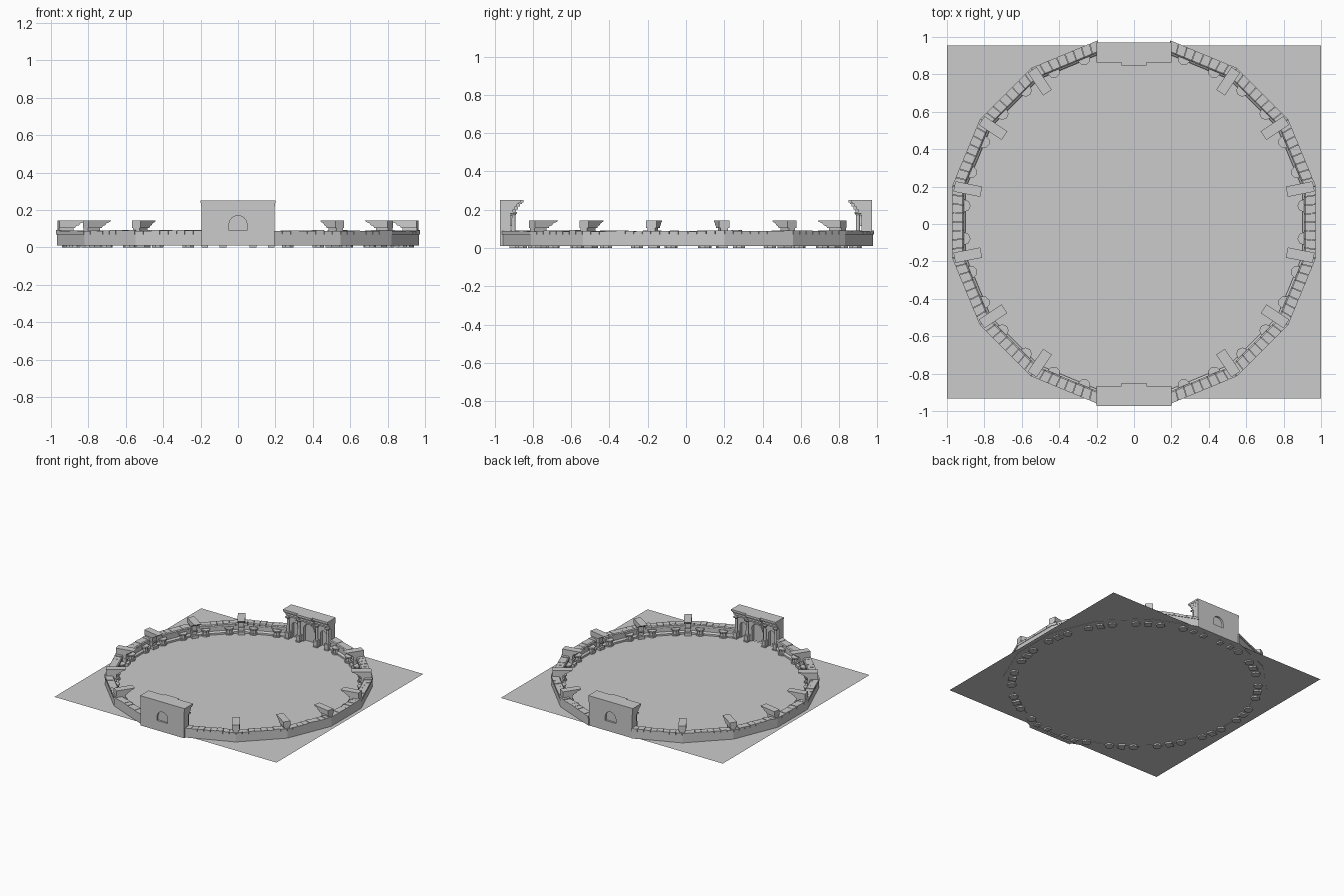
import bpy, bmesh, math, random
from mathutils import Vector, Matrix

if "Cube" in bpy.data.objects:
    bpy.data.objects.remove(bpy.data.objects["Cube"])

random.seed(4)
STEP = math.radians(22.5)          # sixteen-sided ring
HALF = STEP / 2
R = 0.972                          # outer apothem
CY = 0.01                          # ring centre in y
FLOOR = 0.012


def finish(bm, name):
    bmesh.ops.recalc_face_normals(bm, faces=bm.faces[:])
    me = bpy.data.meshes.new(name)
    bm.to_mesh(me)
    bm.free()
    ob = bpy.data.objects.new(name, me)
    bpy.context.collection.objects.link(ob)
    return ob


def prism(bm, pts, vec, m=Matrix()):
    """Extrude a closed outline along vec, placed by matrix m."""
    a = [bm.verts.new(m @ Vector(p)) for p in pts]
    b = [bm.verts.new(m @ (Vector(p) + Vector(vec))) for p in pts]
    bm.faces.new(a)
    bm.faces.new(b[::-1])
    n = len(a)
    for i in range(n):
        bm.faces.new((a[i], b[i], b[(i + 1) % n], a[(i + 1) % n]))


def box(bm, x0, x1, y0, y1, z0, z1, m=Matrix()):
    prism(bm, [(x0, y0, z0), (x1, y0, z0), (x1, y1, z0), (x0, y1, z0)], (0, 0, z1 - z0), m)


def disc(bm, x, y, r0, r1, z0, z1, n, m=Matrix()):
    """Tapered round part."""
    res = bmesh.ops.create_cone(bm, cap_ends=True, segments=n, radius1=r0, radius2=r1, depth=z1 - z0,
                                matrix=m @ Matrix.Translation((x, y, (z0 + z1) / 2)))
    return res


def ring_point(ang, t, apo, z):
    """Point on one ring side: t runs 0..1 from corner to corner."""
    along = (2 * t - 1) * apo * math.tan(HALF)
    c, s = math.cos(ang), math.sin(ang)
    return Vector((apo * c - along * s, CY + apo * s + along * c, z))


def ring_piece(bm, ang, t0, t1, prof):
    """Mitred length of wall with section prof = (inset, z)."""
    a = [bm.verts.new(ring_point(ang, t0, R - d, z)) for d, z in prof]
    b = [bm.verts.new(ring_point(ang, t1, R - d, z)) for d, z in prof]
    n = len(prof)
    bm.faces.new(a)
    bm.faces.new(b[::-1])
    for i in range(n):
        bm.faces.new((a[i], b[i], b[(i + 1) % n], a[(i + 1) % n]))


def inward(ang, radius):
    """Local frame: x along wall, y toward the centre."""
    c, s = math.cos(ang), math.sin(ang)
    return Matrix.Translation((radius * c, CY + radius * s, 0)) @ Matrix.Rotation(ang + math.pi / 2, 4, 'Z')


# arena ground sheet
bm = bmesh.new()
vs = [bm.verts.new(p) for p in ((-1, -0.933, FLOOR), (1, -0.933, FLOOR), (1, 0.955, FLOOR), (-1, 0.955, FLOOR))]
bm.faces.new(vs)
finish(bm, "ground_sheet")

# low wall, its coping stones and the half-round pedestals
WALL = [(0.004, 0.01), (0.072, 0.01), (0.072, 0.026), (0.064, 0.034), (0.058, 0.036),
        (0.058, 0.066), (0.062, 0.072), (0.004, 0.072)]
wall, coping, peds = bmesh.new(), bmesh.new(), bmesh.new()
sides = [k for k in range(16) if k not in (4, 12)]
for k in sides:
    ang = k * STEP
    ring_piece(wall, ang, 0, 1, WALL)
    n = 8
    for i in range(n):
        h = 0.087 + random.uniform(0, 0.006)
        ring_piece(coping, ang, i / n, (i + 1) / n - 0.006,
                   [(0, 0.07), (0.062, 0.07), (0.062, h - 0.006), (0.055, h), (0, h)])
    m = inward(ang, R)
    for x in (-0.088, 0.088):
        disc(peds, x, 0.064, 0.034, 0.034, 0.0, 0.022, 8, m)
        disc(peds, x, 0.064, 0.025, 0.025, 0.022, 0.046, 8, m)
        disc(peds, x, 0.064, 0.027, 0.034, 0.046, 0.056, 8, m)
        disc(peds, x, 0.064, 0.034, 0.034, 0.056, 0.062, 8, m)
finish(wall, "ring_wall")
finish(coping, "coping_stones")
finish(peds, "wall_pedestals")

# buttresses at the ring corners, flaring inward at the top
STEM = [(0.012, 0.01), (0.09, 0.01), (0.09, 0.115), (0.012, 0.115)]
CAP = [(0.012, 0.104), (0.097, 0.104), (0.102, 0.114), (0.118, 0.119), (0.128, 0.130),
       (0.15, 0.137), (0.158, 0.145), (0.012, 0.145)]
butt = bmesh.new()
for k in range(16):
    if k in (3, 4, 11, 12):
        continue
    m = inward(k * STEP + HALF, R / math.cos(HALF))
    prism(butt, [(-0.02, d, z) for d, z in STEM], (0.04, 0, 0), m)
    prism(butt, [(-0.028, d, z) for d, z in CAP], (0.056, 0, 0), m)
    box(butt, -0.026, 0.026, 0.05, 0.108, 0.0, 0.034, m)
    box(butt, -0.023, 0.023, 0.05, 0.1, 0.06, 0.068, m)
finish(butt, "corner_buttresses")


def arch_panel(x0, x1, z0, z1, arches, y):
    """Panel outline with round-headed openings rising from its foot."""
    pts = [(x0, y, z0)]
    for cx, r, spring in arches:
        pts.append((cx - r, y, z0))
        for i in range(13):
            a = math.pi * (1 - i / 12)
            pts.append((cx + r * math.cos(a), y, spring + r * math.sin(a)))
        pts.append((cx + r, y, z0))
    return pts + [(x1, y, z0), (x1, y, z1), (x0, y, z1)]


def slab(bm, w, d, z0, z1, m):
    """Cornice layer with a forward centre break."""
    c = 0.065 * w / 0.198
    prism(bm, [(-w, 0, z0), (w, 0, z0), (w, d, z0), (c, d, z0), (c, d + 0.015, z0),
               (-c, d + 0.015, z0), (-c, d, z0), (-w, d, z0)], (0, 0, z1 - z0), m)


def gate(name, m):
    # wall with niches on both faces
    bm = bmesh.new()
    box(bm, -0.195, 0.195, 0, 0.015, 0.01, 0.09, m)
    prism(bm, arch_panel(-0.195, 0.195, 0.09, 0.212, [(0, 0.048, 0.122)], 0), (0, 0.015, 0), m)
    box(bm, -0.195, 0.195, 0.015, 0.03, 0.01, 0.212, m)
    arches = [(-0.128, 0.028, 0.115), (0, 0.05, 0.115), (0.128, 0.028, 0.115)]
    prism(bm, arch_panel(-0.195, 0.195, 0.01, 0.212, arches, 0.03), (0, 0.025, 0), m)
    finish(bm, name + "_wall")
    # stepped cornice
    bm = bmesh.new()
    for w, d, z0, z1 in ((0.195, 0.07, 0.185, 0.2), (0.196, 0.08, 0.2, 0.218),
                         (0.197, 0.09, 0.218, 0.23), (0.198, 0.1, 0.23, 0.238), (0.2, 0.108, 0.238, 0.252)):
        slab(bm, w, d, z0, z1, m)
    finish(bm, name + "_cornice")
    # columns on pedestals
    bm = bmesh.new()
    for x in (-0.178, -0.08, 0.08, 0.178):
        box(bm, x - 0.018, x + 0.018, 0.05, 0.094, 0.0, 0.02, m)
        box(bm, x - 0.015, x + 0.015, 0.05, 0.09, 0.02, 0.056, m)
        box(bm, x - 0.018, x + 0.018, 0.05, 0.094, 0.056, 0.064, m)
        disc(bm, x, 0.072, 0.011, 0.0095, 0.064, 0.17, 12, m)
        disc(bm, x, 0.072, 0.0095, 0.016, 0.17, 0.18, 12, m)
        box(bm, x - 0.017, x + 0.017, 0.05, 0.09, 0.18, 0.187, m)
    finish(bm, name + "_columns")
    # raised arch surround over the central opening
    bm = bmesh.new()
    pts = []
    for r, rng in ((0.058, range(13)), (0.048, range(12, -1, -1))):
        pts += [(r * math.cos(math.pi * i / 12), 0.05, 0.115 + r * math.sin(math.pi * i / 12)) for i in rng]
    prism(bm, pts, (0, 0.012, 0), m)
    finish(bm, name + "_arch_surround")


gate("front_gate", Matrix.Translation((0, -0.973, 0)))
gate("back_gate", Matrix.Translation((0, 0.971, 0)) @ Matrix.Rotation(math.pi, 4, 'Z'))
